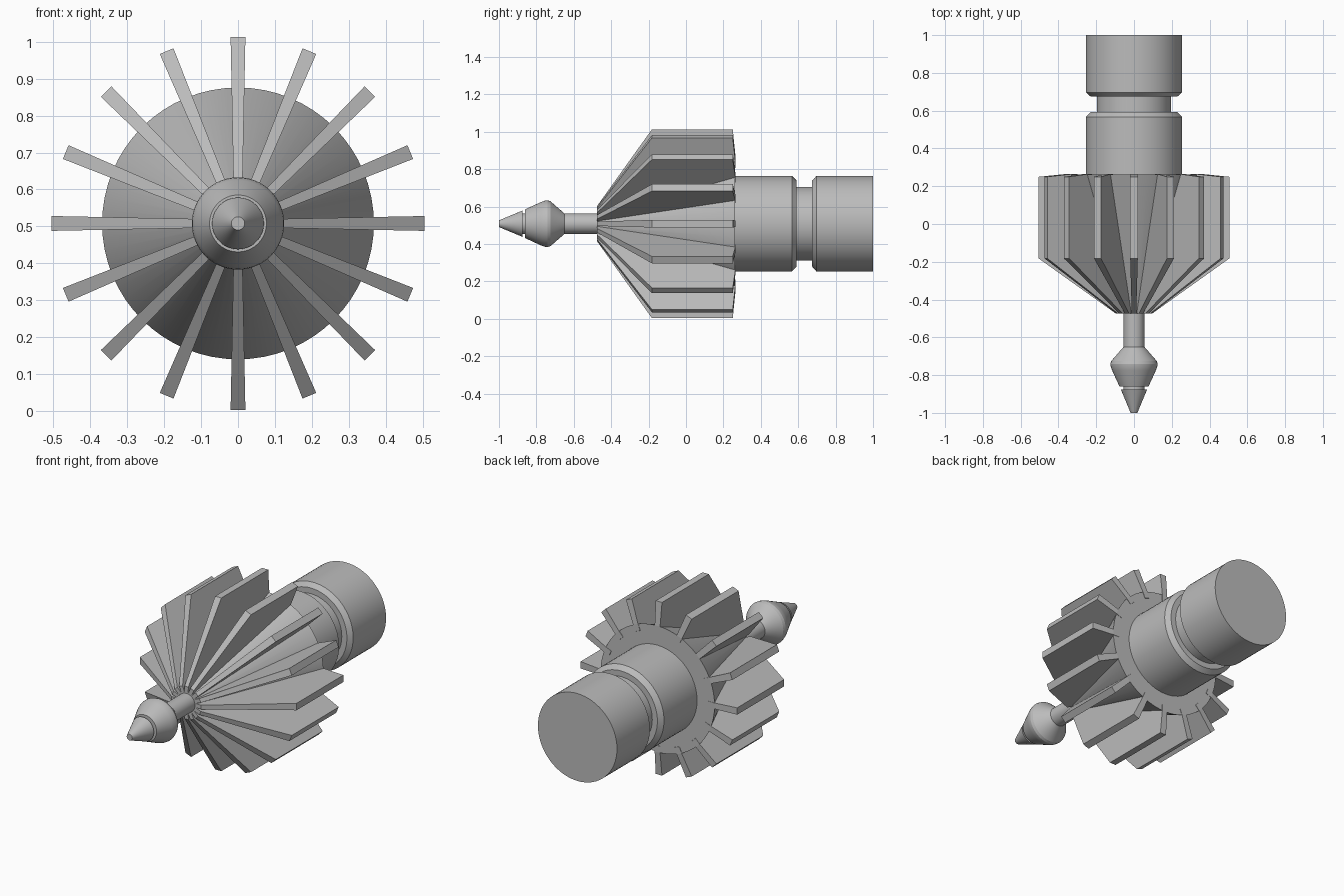
import bpy, bmesh, math
from mathutils import Matrix, Vector

AXIS_Z = 0.508   # height of the long axis
FINS = 16

cube = bpy.data.objects.get("Cube")
if cube:
    bpy.data.objects.remove(cube, do_unlink=True)

metal = bpy.data.materials.new("grey metal")
metal.use_nodes = True
grey = (0.5, 0.5, 0.5, 1)
metal.diffuse_color = grey
metal.node_tree.nodes["Principled BSDF"].inputs["Base Color"].default_value = grey


def finish(name, bm, smooth):
    """Turn a bmesh into a shaded object on the long axis."""
    bmesh.ops.recalc_face_normals(bm, faces=bm.faces)
    mesh = bpy.data.meshes.new(name)
    bm.to_mesh(mesh)
    bm.free()
    mesh.materials.append(metal)
    obj = bpy.data.objects.new(name, mesh)
    bpy.context.collection.objects.link(obj)
    obj.location.z = AXIS_Z
    if smooth:
        bpy.ops.object.select_all(action='DESELECT')
        obj.select_set(True)
        bpy.context.view_layer.objects.active = obj
        bpy.ops.object.shade_smooth_by_angle(angle=math.radians(20))
    return obj


def turned(name, profile, steps=64):
    """Revolve (y, radius) points about the y axis and cap both ends."""
    bm = bmesh.new()
    rings = []
    for y, r in profile:
        rings.append([bm.verts.new((r * math.cos(a), y, r * math.sin(a)))
                      for a in (2 * math.pi * i / steps for i in range(steps))])
    for a, b in zip(rings, rings[1:]):
        for i in range(steps):
            j = (i + 1) % steps
            bm.faces.new((a[i], a[j], b[j], b[i]))
    bm.faces.new(rings[0])
    bm.faces.new(rings[-1])
    return finish(name, bm, True)


# Pointed tip, narrow neck, rounded bulb and thin stem
turned("tip_and_stem", [
    (-1, 0.018), (-0.875, 0.07), (-0.875, 0.055), (-0.86, 0.055),
    (-0.86, 0.077), (-0.775, 0.116), (-0.755, 0.123), (-0.74, 0.125),
    (-0.725, 0.12), (-0.65, 0.055), (-0.46, 0.055)])

# Conical core that carries the fins
turned("cone_core", [(-0.475, 0.065), (0.262, 0.368)])

# Rear barrel with a chamfered groove
turned("rear_barrel", [
    (0.25, 0.255), (0.567, 0.255), (0.592, 0.23), (0.592, 0.197),
    (0.675, 0.197), (0.675, 0.23), (0.697, 0.255), (1, 0.255)])

# Radial fins, thinner towards the axis
outline = [(-0.475, 0.03), (-0.475, 0.095), (-0.182, 0.505),
           (0.25, 0.505), (0.264, 0.368), (0.264, 0.33)]
bm = bmesh.new()
for k in range(FINS):
    turn = Matrix.Rotation(2 * math.pi * k / FINS, 3, 'Y')
    sides = []
    for s in (-1, 1):
        sides.append([bm.verts.new(turn @ Vector((s * (0.01 + 0.02 * r), y, r)))
                      for y, r in outline])
    left, right = sides
    bm.faces.new(left)
    bm.faces.new(right)
    for i in range(len(outline)):
        j = (i + 1) % len(outline)
        bm.faces.new((left[i], left[j], right[j], right[i]))
finish("fins", bm, False)
